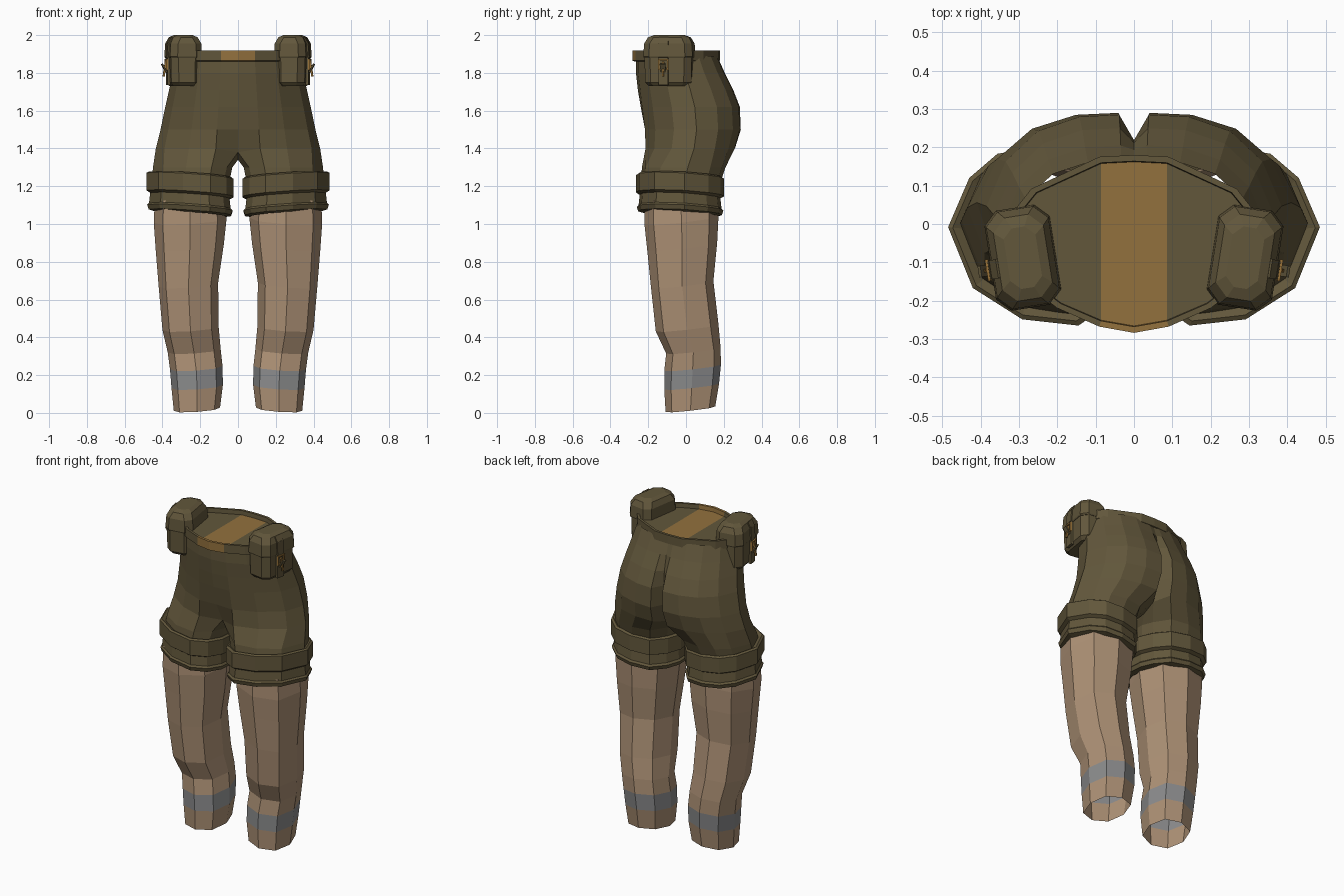
import bpy, bmesh, math
from mathutils import Vector, Matrix

cube = bpy.data.objects.get("Cube")
if cube:
    bpy.data.objects.remove(cube, do_unlink=True)


def material(name, r, g, b):
    m = bpy.data.materials.new(name)
    m.use_nodes = True
    m.diffuse_color = (r, g, b, 1)
    bsdf = m.node_tree.nodes["Principled BSDF"]
    bsdf.inputs["Base Color"].default_value = (r, g, b, 1)
    bsdf.inputs["Roughness"].default_value = 0.9
    return m


OLIVE = material("olive cloth", .122, .095, .044)
TAN = material("tan trouser", .42, .285, .18)
GREY = material("grey band", .26, .262, .265)
OCHRE = material("ochre panel", .29, .165, .047)
BRASS = material("brass buckle", .32, .17, .04)


def finish(name, bm, mats):
    """Turn a left-hand half into a mirrored object."""
    bmesh.ops.recalc_face_normals(bm, faces=bm.faces)
    mesh = bpy.data.meshes.new(name)
    bm.to_mesh(mesh)
    bm.free()
    for m in mats:
        mesh.materials.append(m)
    ob = bpy.data.objects.new(name, mesh)
    bpy.context.collection.objects.link(ob)
    mod = ob.modifiers.new("Mirror", 'MIRROR')
    mod.use_clip = True
    mod.merge_threshold = 0.0005
    return ob


def loft(bm, rings, closed=True, caps=False):
    """Skin rings of points; faces lying in the centre plane are left out."""
    rows = [[bm.verts.new(p) for p in ring] for ring in rings]
    n = len(rows[0])
    strips = []
    for a, b in zip(rows, rows[1:]):
        strip = []
        for i in range(n if closed else n - 1):
            j = (i + 1) % n
            quad = (a[i], a[j], b[j], b[i])
            if any(abs(v.co.x) > 1e-5 for v in quad):
                strip.append(bm.faces.new(quad))
        strips.append(strip)
    if caps:
        bm.faces.new(rows[0])
        bm.faces.new(rows[-1])
    return rows, strips


def place(table, x0, x1, y0, y1):
    yc, h = (y0 + y1) / 2, (y1 - y0) / 2
    return [(x0 + u * (x1 - x0), yc + v * h) for u, v in table]


# Half outlines: across from centre to side, then front (-1) to back (1)
TORSO = [(0, -1), (.27, -.95), (.6, -.74), (.9, -.36), (1, .1), (.87, .54),
         (.65, .84), (.37, .98), (.1, 1), (0, 1), (0, .3), (0, -.5)]
LEG = [(.08, -.75), (.26, -1), (.58, -.93), (.86, -.58), (1, .1), (.88, .65),
       (.72, .92), (.48, 1), (.22, .9), (.07, .55), (0, .2), (0, -.35)]
WAIST = [(0, -1), (.27, -.93), (.6, -.72), (.9, -.38), (1, .05), (.92, .4),
         (.8, .62), (.27, .98), (0, 1)]

# Shorts: height, inner x, outer x, front y, back y, leg blend, front and back centre
bm = bmesh.new()
rings = []
for z, x0, x1, y0, y1, t, vf, vb in [
        (1.89, 0, .325, -.265, .165, 0, -1, 1),
        (1.80, 0, .345, -.265, .205, 0, -1, .95),
        (1.71, 0, .365, -.255, .25, 0, -1, .85),
        (1.62, 0, .385, -.245, .285, 0, -.98, .75),
        (1.50, 0, .41, -.23, .29, 0, -.93, .7),
        (1.40, 0, .435, -.225, .262, .12, -.7, .62),
        (1.30, .03, .45, -.235, .21, .85, -.7, .5),
        (1.20, .05, .46, -.24, .175, 1, -.75, .55)]:
    table = [Vector(a).lerp(Vector(b), t) for a, b in zip(TORSO, LEG)]
    table[0].y, table[9].y = vf, vb
    ring = [(x, y, z) for x, y in place(table, x0, x1, y0, y1)]
    if x0 == 0 and t > 0:
        # the crotch seam stays on the centre plane and dips a little
        for i in (0, 9, 10, 11):
            ring[i] = (0, ring[i][1], z - (.02 if i in (0, 9) else .06))
    rings.append(ring)
loft(bm, rings)
finish("shorts", bm, [OLIVE])

# Waistband with a sunken lid and an ochre centre panel
bm = bmesh.new()
rings = []
for inset, z in [(.012, 1.86), (0, 1.865), (0, 1.918), (.016, 1.918), (.018, 1.892)]:
    rings.append([(x, y, z) for x, y in
                  place(WAIST, 0, .335 - inset, -.284 + inset, .18 - inset)])
rows, strips = loft(bm, rings, closed=False)
for strip in strips:
    strip[0].material_index = 1
top = rows[-1]
bm.faces.new((top[0], top[1], top[7], top[8])).material_index = 1
bm.faces.new(top[1:8])
finish("waistband", bm, [OLIVE, OCHRE])

# Turned-up cuffs, tilted down towards the inside and the back
bm = bmesh.new()
rings = []
for d, z in [(.045, 1.262), (.012, 1.278), (0, 1.27), (0, 1.178), (.02, 1.166),
             (.014, 1.112), (.004, 1.102), (.012, 1.078), (.045, 1.07)]:
    rings.append([(x, y, z + .08 * (x - .485) - .06 * y) for x, y in
                  place(LEG, .025 + d, .485 - d, -.265 + d, .202 - d)])
loft(bm, rings)
finish("cuffs", bm, [OLIVE])

# Trouser legs: open eight-sided tubes with a grey band above the hem
OCTAGON = []
for k in range(8):
    c, s = math.cos(k * math.pi / 4), math.sin(k * math.pi / 4)
    f = 1.06 if k % 2 else 1
    OCTAGON.append((.5 + .5 * c * f, s * f))
bm = bmesh.new()
rings = []
for z, x0, x1, y0, y1 in [
        (.02, .095, .34, -.108, .155), (.14, .08, .352, -.115, .175),
        (.24, .082, .36, -.115, .185), (.33, .092, .372, -.105, .183),
        (.45, .103, .40, -.16, .172), (.68, .105, .42, -.185, .145),
        (.88, .075, .436, -.205, .165), (1.02, .06, .446, -.22, .172),
        (1.15, .07, .44, -.22, .165)]:
    xc, yc = (x0 + x1) / 2, (y0 + y1) / 2
    rings.append([(x, y, z - .07 * (x - xc) + .11 * (y - yc))
                  for x, y in place(OCTAGON, x0, x1, y0, y1)])
rows, strips = loft(bm, rings)
for f in strips[1]:
    f.material_index = 1
finish("trouser_legs", bm, [TAN, GREY])

# Hip pouches, turned slightly inwards at the front
HIP = Matrix.Translation((.29, -.088, 0)) @ Matrix.Rotation(math.radians(-9), 4, 'Z')


def chamfered(hx, hy, c, z):
    pts = [(hx, -hy + c), (hx, hy - c), (hx - c, hy), (c - hx, hy),
           (-hx, hy - c), (-hx, c - hy), (c - hx, -hy), (hx - c, -hy)]
    return [HIP @ Vector((x, y, z)) for x, y in pts]


def pouch_part(name, levels):
    bm = bmesh.new()
    loft(bm, [chamfered(*lv) for lv in levels], caps=True)
    return finish(name, bm, [OLIVE])


pouch_part("pouch_bodies", [(.062, .105, .03, 1.73), (.078, .124, .035, 1.75),
                            (.08, .126, .035, 1.89)])
pouch_part("pouch_lids", [(.082, .128, .035, 1.878), (.086, .132, .035, 1.886),
                          (.082, .128, .035, 1.955), (.066, .11, .035, 1.988),
                          (.042, .08, .025, 2.0)])


def box(bm, centre, size, tilt=0):
    mat = (HIP @ Matrix.Translation(centre) @ Matrix.Rotation(tilt, 4, 'Y')
           @ Matrix.Diagonal((*size, 1)))
    bmesh.ops.create_cube(bm, size=1, matrix=mat)


# Closing straps with a loose tip
bm = bmesh.new()
box(bm, (.083, -.018, 1.82), (.016, .05, .17))
box(bm, (.086, -.018, 1.92), (.01, .05, .075), -.05)
box(bm, (.076, -.018, 1.97), (.01, .05, .04), -.48)
box(bm, (.105, -.018, 1.825), (.008, .03, .05), .5)
finish("pouch_straps", bm, [OLIVE])

# Buckle frames with a prong
bm = bmesh.new()
for dy in (-.024, .024):
    box(bm, (.094, -.018 + dy, 1.845), (.01, .008, .05))
for dz in (-.025, .025):
    box(bm, (.094, -.018, 1.845 + dz), (.01, .056, .008))
box(bm, (.102, -.018, 1.82), (.01, .01, .08), -.15)
finish("pouch_buckles", bm, [BRASS])
